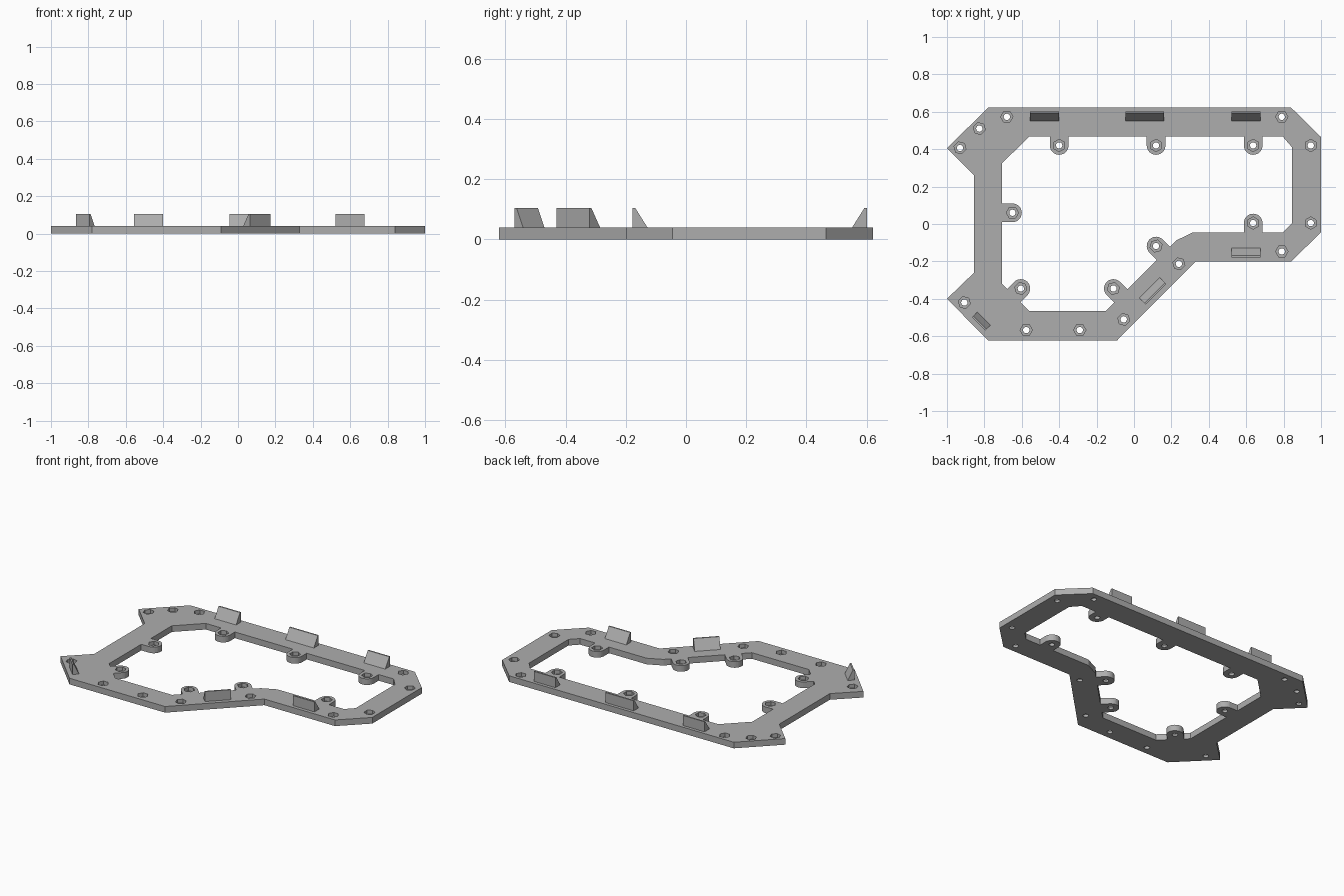
import bpy, bmesh
from math import sin, cos, pi, radians
from mathutils import Vector, Matrix

if "Cube" in bpy.data.objects:
    bpy.data.objects.remove(bpy.data.objects["Cube"], do_unlink=True)

GREY = (0.42, 0.42, 0.42, 1)
grey = bpy.data.materials.new("plain_grey")
grey.use_nodes = True
grey.diffuse_color = GREY
grey.node_tree.nodes["Principled BSDF"].inputs["Base Color"].default_value = GREY

THICK = 0.04


def prisms(name, outlines, z0, z1):
    """One object holding an upright prism for every 2D outline."""
    bm = bmesh.new()
    for pts in outlines:
        face = bm.faces.new([bm.verts.new((x, y, z0)) for x, y in pts])
        ext = bmesh.ops.extrude_face_region(bm, geom=[face])
        top = [v for v in ext["geom"] if isinstance(v, bmesh.types.BMVert)]
        bmesh.ops.translate(bm, verts=top, vec=(0, 0, z1 - z0))
    bmesh.ops.recalc_face_normals(bm, faces=bm.faces)
    mesh = bpy.data.meshes.new(name)
    bm.to_mesh(mesh)
    bm.free()
    mesh.materials.append(grey)
    ob = bpy.data.objects.new(name, mesh)
    bpy.context.collection.objects.link(ob)
    return ob


def cut(ob, cutter):
    """Subtract the cutter for good and remove it."""
    cutter.hide_render = True
    mod = ob.modifiers.new("cut", "BOOLEAN")
    mod.operation = "DIFFERENCE"
    mod.solver = "EXACT"
    mod.object = cutter
    with bpy.context.temp_override(object=ob, active_object=ob):
        bpy.ops.object.modifier_apply(modifier=mod.name)
    bpy.data.objects.remove(cutter, do_unlink=True)


def ring(x, y, r, n, turn=0):
    return [(x + r * cos(turn + 2 * pi * i / n), y + r * sin(turn + 2 * pi * i / n))
            for i in range(n)]


def boss(x, y, deg, r=0.05, reach=0.1, n=16):
    """Round-ended tab reaching towards the frame at the given angle."""
    a = radians(deg)
    pts = [(x + r * cos(a + pi / 2 + pi * i / n), y + r * sin(a + pi / 2 + pi * i / n))
           for i in range(n + 1)]
    dx, dy = reach * cos(a), reach * sin(a)
    return pts + [(pts[-1][0] + dx, pts[-1][1] + dy), (pts[0][0] + dx, pts[0][1] + dy)]


# Frame outline and opening
outer = [(-.78, .622), (.84, .622), (1, .465), (1, -.045), (.84, -.2), (.33, -.2),
         (-.09, -.622), (-.78, -.622), (-1, -.4), (-.855, -.26), (-.855, .26), (-1, .405)]
inner = [(-.56, .468), (.795, .468), (.845, .41), (.845, .005), (.795, -.045),
         (.315, -.045), (.225, -.088), (-.15, -.465), (-.56, -.465), (-.705, -.32),
         (-.705, .325)]
# Inner bosses: x, y, angle towards the frame
bosses = [(-.4, .42, 90), (.118, .42, 90), (.637, .42, 90), (.637, .005, 270),
          (-.65, .06, 180), (.118, -.118, 315), (-.11, -.345, 315), (-.605, -.345, 225)]
# Screw positions in the frame itself: x, y, pocket angle
screws = [(-.68, .573, 0), (-.827, .51, 45), (-.93, .407, 45), (.79, .573, 0),
          (.945, .42, 90), (.945, .005, 90), (.79, -.147, 0), (.24, -.213, 45),
          (-.055, -.51, 45), (-.29, -.567, 0), (-.576, -.567, 0), (-.907, -.42, 45)]

frame = prisms("frame", [outer], 0, THICK)
opening = prisms("opening_cutter", [inner], -0.1, 0.2)
cut(opening, prisms("boss_keeper", [boss(*b) for b in bosses], -0.2, 0.3))
cut(frame, opening)

# Hexagonal nut pockets from above and round holes right through
places = bosses + screws
cut(frame, prisms("pocket_cutter",
                  [ring(x, y, 0.033, 6, radians(d)) for x, y, d in places], 0.016, 0.2))
cut(frame, prisms("hole_cutter", [ring(x, y, 0.017, 16) for x, y, d in places], -0.1, 0.3))


def wedge(name, x, y, length, deg, depth=0.05, height=0.065):
    """Locating wedge: upright on the outer side (local -y), sloped inside."""
    h = depth / 2
    profile = [(-h, 0), (h, 0), (-h + 0.009, height), (-h, height)]
    ob = prisms(name, [profile], -length / 2, length / 2)
    # Lay the profile on its side, turn it and stand it on the frame
    lay = Matrix(((0, 0, 1, 0), (1, 0, 0, 0), (0, 1, 0, 0), (0, 0, 0, 1)))
    ob.data.transform(Matrix.Translation(Vector((x, y, THICK)))
                      @ Matrix.Rotation(radians(deg), 4, "Z") @ lay)
    return ob


wedge("back_right_wedge", -.478, .577, .155, 180)
wedge("back_middle_wedge", .058, .577, .205, 180)
wedge("back_left_wedge", .598, .577, .155, 180)
wedge("front_left_wedge", .598, -.153, .155, 0)
wedge("front_slanted_wedge", .1, -.358, .155, 45)
wedge("front_right_wedge", -.816, -.52, .1, -45, depth=.04)
